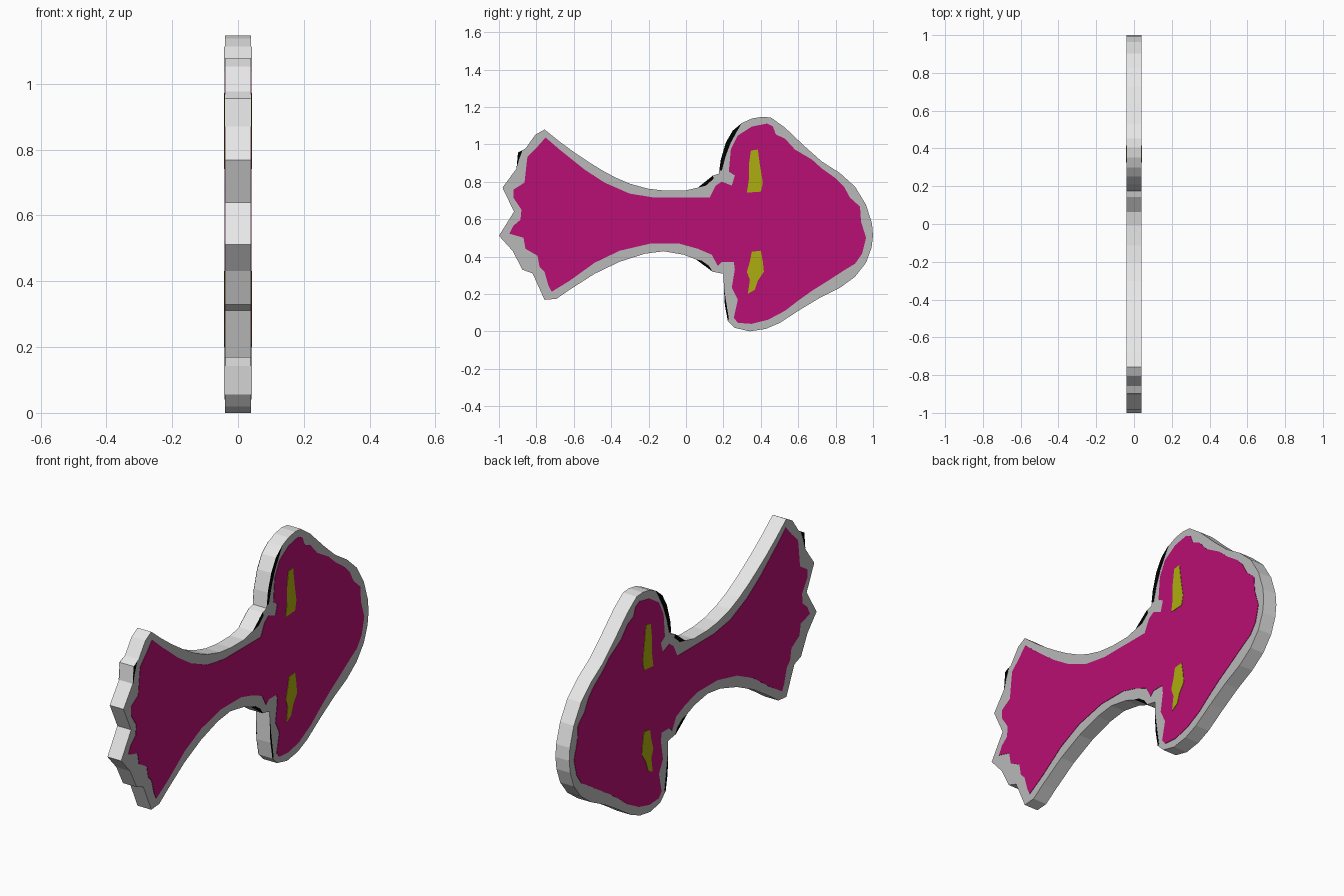
import bpy, bmesh

# Profiles are drawn in sketch units (right across, down) and mapped to y/z
SCALE, MID_Y, BASE_Z = 186.75, 686.25, 331.5
HALF = 0.039      # half thickness of the slab
SKIN = 0.002      # thickness of painted plates


def material(name, rgb):
    m = bpy.data.materials.new(name)
    m.diffuse_color = (*rgb, 1)
    return m


WALL = material("light grey", (0.80, 0.80, 0.80))
BORDER = material("mid grey", (0.485, 0.485, 0.485))
MAGENTA = material("magenta", (0.485, 0.0048, 0.174))
YELLOW = material("olive yellow", (0.413, 0.423, 0.0048))
BLACK = material("black", (0.0, 0.0, 0.0))


def extrude_profile(name, points, x0, x1, cap_mat, wall_mat):
    """Extrude a closed profile along x; caps and walls get their own colour."""
    bm = bmesh.new()
    rings = [[bm.verts.new((x, (u - MID_Y) / SCALE, (BASE_Z - v) / SCALE))
              for u, v in points] for x in (x0, x1)]
    caps = [bm.faces.new(r) for r in rings]
    n = len(points)
    for i in range(n):
        j = (i + 1) % n
        f = bm.faces.new((rings[0][i], rings[0][j], rings[1][j], rings[1][i]))
        f.material_index = 1
    bmesh.ops.recalc_face_normals(bm, faces=bm.faces)
    bmesh.ops.triangulate(bm, faces=caps)
    bmesh.ops.recalc_face_normals(bm, faces=bm.faces)
    me = bpy.data.meshes.new(name)
    bm.to_mesh(me)
    bm.free()
    me.materials.append(cap_mat)
    me.materials.append(wall_mat)
    ob = bpy.data.objects.new(name, me)
    bpy.context.collection.objects.link(ob)
    return ob


def painted_plates(name, points, mat, lift=1):
    """Thin plate on both broad sides of the slab."""
    for side, s in (("right", 1), ("left", -1)):
        extrude_profile(f"{name}_{side}", points, s * (HALF - 0.001),
                        s * (HALF + SKIN * lift), mat, mat)


# Slab: flared tail, narrow waist, wide rounded head
outline = [
    # upper waist edge
    (545, 130), (560, 142), (575, 153), (590, 163), (603, 171), (616, 178),
    (630, 184), (648, 189), (665, 191), (685, 191), (698, 188), (713, 176),
    (719, 174),
    # head
    (721, 160), (726, 143), (733, 131), (742, 123.5), (752, 119), (762, 117.3),
    (771, 118), (785, 128), (805, 147), (822, 162), (840, 173.5), (855, 187),
    (866, 205), (872, 224), (873, 236), (871.5, 248), (866, 263), (855, 277),
    (840, 288), (820, 298), (800, 310), (780, 323), (766, 329), (750, 331.5),
    (735, 328), (728, 321), (725, 305), (723.5, 274),
    # lower waist edge
    (713, 272), (697, 260), (684, 255), (664, 251.5), (645, 254), (620, 262),
    (595, 274), (570, 290), (557, 299), (545, 300),
    # ragged tail end
    (533, 273.5), (523, 270), (513, 251), (499.5, 236), (514.5, 212),
    (503, 188), (517, 169), (518.5, 153), (526, 149), (536, 135),
]
extrude_profile("slab", outline, -HALF, HALF, BORDER, WALL)

# Magenta panel with an uneven edge
panel = [
    (546, 138), (560, 150), (585, 170), (605, 183), (630, 194), (655, 198),
    (710, 198), (716, 186), (722, 182), (732, 186), (735, 176), (729, 172),
    (731, 150), (738, 136), (752, 127), (767, 124), (773, 127), (776, 135),
    (785, 139), (795, 150), (812, 160), (822, 169), (836, 179), (844, 187),
    (850, 198), (860, 207), (861, 222), (866, 238), (862, 254), (855, 264),
    (845, 270), (828, 281), (812, 291), (798, 301), (785, 311), (768, 320),
    (752, 324), (738, 323), (734, 318), (738, 300), (732, 288), (735, 270),
    (734, 262), (722, 262), (718, 266), (712, 255), (698, 249), (680, 244),
    (650, 244), (620, 251), (595, 263), (570, 281), (552, 292), (549, 286),
    (545, 272), (540, 267), (538, 256), (526, 249), (524, 238), (510, 234),
    (514, 226), (521, 220), (522, 210), (514, 198), (514, 190), (525, 183),
    (527, 165), (528, 157), (538, 147),
]
painted_plates("magenta_panel", panel, MAGENTA)

# Yellow marks on the head
painted_plates("upper_mark", [
    (751, 151), (758, 150), (760, 165), (763, 183), (761, 192), (747, 193),
    (749, 180), (749, 165)], YELLOW, 2)
painted_plates("lower_mark", [
    (752, 252), (761, 251), (763, 262), (764, 272), (758, 281), (755, 290),
    (748, 294), (750, 280), (747, 272), (750, 262)], YELLOW, 2)

# Black slivers along the rim
slivers = {
    "neck_top": [(698, 188), (713, 176), (714, 179), (706, 186)],
    "head_back": [(719.5, 171), (721, 160), (726, 143), (733, 131), (742, 123.5),
                  (737, 132), (731, 143), (726, 156), (722, 171)],
    "neck_bottom": [(696, 259.5), (713, 272), (709, 266), (702, 261)],
    "head_bottom": [(724, 287), (725, 305), (728, 321), (729, 319), (726.8, 305)],
    "tail": [(517, 169), (518.5, 153), (523, 150.7), (519.5, 160)],
}
for name, pts in slivers.items():
    painted_plates(name + "_sliver", pts, BLACK)
